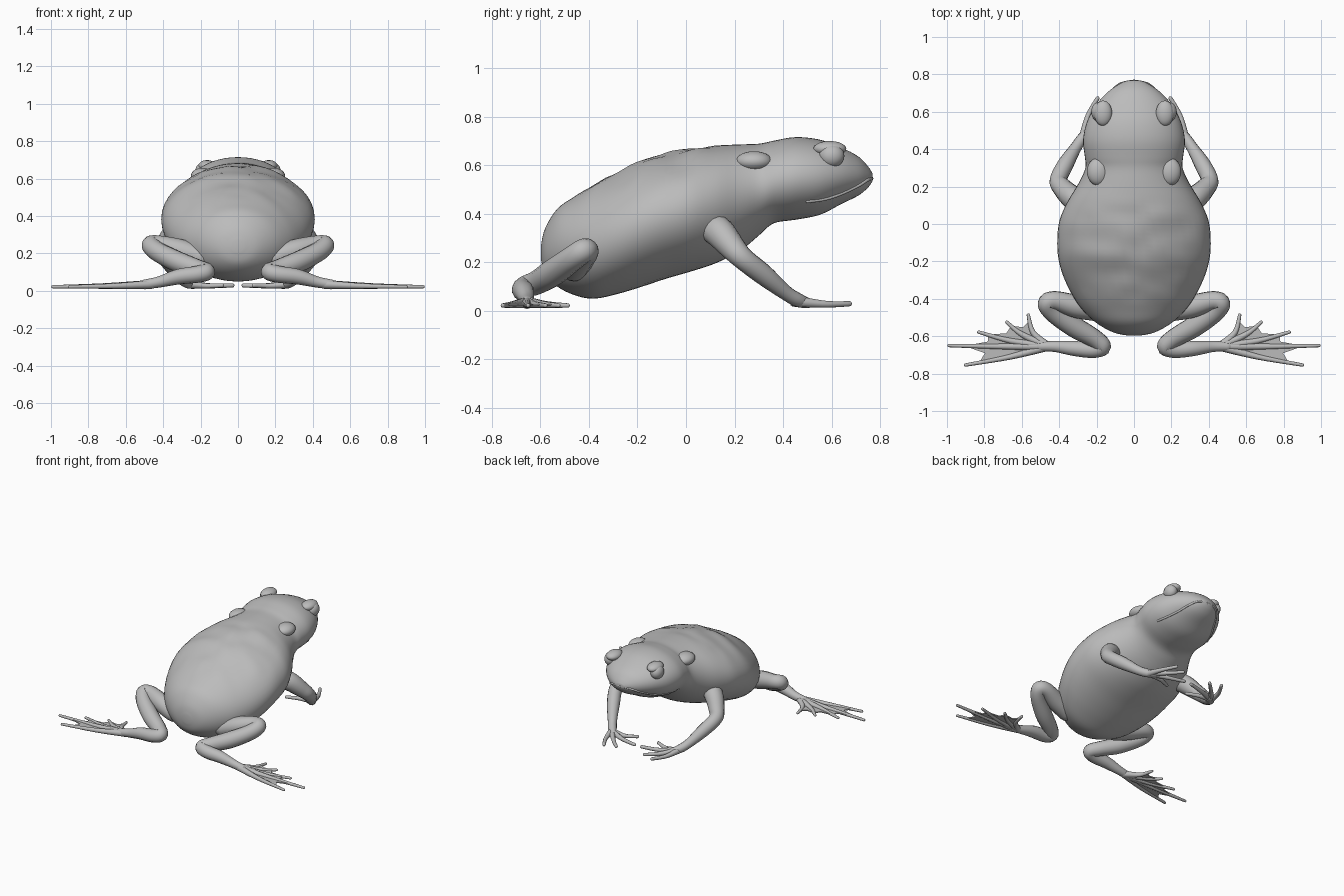
import bpy, bmesh, math
from mathutils import Vector, noise

if "Cube" in bpy.data.objects:
    bpy.data.objects.remove(bpy.data.objects["Cube"])

skin = bpy.data.materials.new("grey_skin")
skin.diffuse_color = (0.5, 0.5, 0.5, 1)
skin.use_nodes = True
skin.node_tree.nodes["Principled BSDF"].inputs["Base Color"].default_value = skin.diffuse_color


def finish(name, bm, mirror=True, angle=60):
    bmesh.ops.recalc_face_normals(bm, faces=bm.faces)
    mesh = bpy.data.meshes.new(name)
    bm.to_mesh(mesh)
    bm.free()
    mesh.materials.append(skin)
    ob = bpy.data.objects.new(name, mesh)
    bpy.context.collection.objects.link(ob)
    bpy.ops.object.select_all(action='DESELECT')
    ob.select_set(True)
    bpy.context.view_layer.objects.active = ob
    bpy.ops.object.shade_smooth_by_angle(angle=math.radians(angle))
    if mirror:
        ob.modifiers.new("mirror", 'MIRROR')
    return ob


def spline(points, steps):
    """Smooth path through tuples of any length."""
    p = [points[0]] + list(points) + [points[-1]]
    out = []
    for i in range(1, len(p) - 2):
        for s in range(steps):
            t = s / steps
            out.append(tuple(0.5 * (2 * b + (c - a) * t + (2 * a - 5 * b + 4 * c - d) * t * t
                                    + (3 * b - a - 3 * c + d) * t ** 3)
                             for a, b, c, d in zip(p[i - 1], p[i], p[i + 1], p[i + 2])))
    return out + [tuple(points[-1])]


def loft(bm, rings):
    vs = [[bm.verts.new(c) for c in r] for r in rings]
    n = len(vs[0])
    for a, b in zip(vs, vs[1:]):
        for i in range(n):
            bm.faces.new((a[i], a[(i + 1) % n], b[(i + 1) % n], b[i]))
    bm.faces.new(vs[0])
    bm.faces.new(vs[-1])


def tube(bm, points, steps=6, sides=14):
    """Tapered limb through (x, y, z, radius) points with rounded ends."""
    path = [(Vector(q[:3]), q[3]) for q in spline(points, steps)]
    side = None
    rings = []

    def ring(c, r, d):
        u = (side - d * side.dot(d)).normalized()
        w = d.cross(u)
        a = [2 * math.pi * k / sides for k in range(sides)]
        rings.append([c + (u * math.cos(k) + w * math.sin(k)) * r for k in a])
        return u

    last = len(path) - 1
    for i, (c, r) in enumerate(path):
        d = (path[min(i + 1, last)][0] - path[max(i - 1, 0)][0]).normalized()
        if side is None:
            side = d.orthogonal()
        if i == 0:
            for k in (80, 50, 25):
                side = ring(c - d * r * math.sin(math.radians(k)), r * math.cos(math.radians(k)), d)
        side = ring(c, r, d)
        if i == last:
            for k in (25, 50, 80):
                ring(c + d * r * math.sin(math.radians(k)), r * math.cos(math.radians(k)), d)
    loft(bm, rings)


def ellipsoid(name, loc, size):
    bm = bmesh.new()
    bmesh.ops.create_uvsphere(bm, u_segments=24, v_segments=14, radius=1)
    for v in bm.verts:
        v.co = Vector(loc) + Vector(a * b for a, b in zip(v.co, size))
    return finish(name, bm)


# body and head: y, top z, bottom z, half width
stations = [(-.597, .27, .21, .03), (-.58, .34, .15, .11), (-.53, .42, .10, .20), (-.46, .47, .065, .275),
            (-.38, .52, .05, .33), (-.28, .57, .07, .378), (-.18, .62, .10, .405), (-.08, .648, .133, .41),
            (.02, .668, .162, .398), (.12, .68, .195, .355), (.22, .685, .245, .295), (.30, .688, .31, .26),
            (.36, .70, .36, .263), (.45, .715, .375, .272), (.55, .705, .395, .25), (.64, .672, .44, .20),
            (.71, .635, .475, .135), (.75, .594, .508, .075), (.768, .565, .535, .03)]
sections = spline(stations, 4)
bm = bmesh.new()
rings = []
for y, top, bot, w in sections:
    ring = []
    for k in range(48):
        a = 2 * math.pi * k / 48
        x, z = w * math.cos(a), (top + bot) / 2 + (top - bot) / 2 * math.sin(a)
        # raised, slightly lumpy back bounded by a ridge on each side
        if -.44 < y < .14 and math.sin(a) > 0:
            fade = min(1, (y + .44) / .1, (.14 - y) / .1)
            z += fade * (.010 * max(0, 1 - (x / .24) ** 4)
                         + .014 * math.sin(a) * noise.noise((x * 9, y * 9, 2.0)))
            z -= fade * .010 * math.sin(a)
        ring.append((x, y, z))
    rings.append(ring)
loft(bm, rings)
finish("body", bm, mirror=False)

# eyes, lids and the bumps behind the head
ellipsoid("eye", (.187, .60, .638), (.042, .052, .048))
ellipsoid("eyelid", (.165, .592, .667), (.048, .068, .032))
ellipsoid("shoulder_bump", (.19, .28, .615), (.062, .075, .042))


# lip line following the surface of the head
def on_head(y, z):
    s = min(sections, key=lambda q: abs(q[0] - y))
    h = (z - (s[1] + s[2]) / 2) / ((s[1] - s[2]) / 2)
    return s[3] * math.sqrt(max(0, 1 - h * h)), s[0], z


bm = bmesh.new()
lip = [(0, .765, .545, .007)]
lip += [(*on_head(y, z), .007) for y, z in ((.75, .54), (.71, .515), (.64, .482), (.57, .46), (.50, .45))]
tube(bm, lip, 4, 8)
finish("lip", bm)

# front legs
bm = bmesh.new()
tube(bm, [(.25, .09, .35, .06), (.32, .135, .325, .064), (.38, .19, .262, .054), (.405, .235, .215, .046),
          (.365, .32, .148, .043), (.31, .41, .075, .031), (.275, .46, .045, .029), (.24, .50, .032, .022)])
finish("front_leg", bm)
bm = bmesh.new()
for mid, tip in (((.245, .58), (.195, .672)), ((.185, .575), (.115, .645)),
                 ((.15, .525), (.03, .555)), ((.17, .475), (.085, .44))):
    tube(bm, [(.27, .475, .036, .022), (*mid, .027, .014), (*tip, .029, .011)], 5, 10)
finish("front_fingers", bm)

# hind legs folded at the knee, with the ankle tucked behind the body
bm = bmesh.new()
tube(bm, [(.20, -.46, .18, .06), (.31, -.44, .215, .062), (.42, -.41, .245, .051), (.465, -.425, .245, .050),
          (.43, -.475, .21, .052), (.32, -.55, .155, .056), (.215, -.61, .118, .050), (.168, -.655, .102, .046),
          (.22, -.672, .088, .045), (.32, -.665, .075, .041), (.42, -.655, .048, .030), (.50, -.655, .034, .026)])
finish("hind_leg", bm)

# long toes of the hind feet
toes = [((.66, -.71), (.90, -.754)), ((.72, -.655), (.989, -.65)), ((.66, -.625), (.83, -.578)),
        ((.60, -.59), (.68, -.525)), ((.54, -.58), (.565, -.487))]
bm = bmesh.new()
for mid, tip in toes:
    tube(bm, [(.46, -.655, .035, .024), (*mid, .026, .015), (*tip, .022, .009)], 5, 10)
finish("hind_toes", bm)

# webbing: thin scalloped sheets between neighbouring toes
bm = bmesh.new()
for (m1, t1), (m2, t2) in zip(toes, toes[1:]):
    base = Vector((.47, -.655))
    a, b = Vector(m1).lerp(Vector(t1), .7), Vector(m2).lerp(Vector(t2), .7)
    notch = (a + b) / 2 * .6 + (Vector(m1) + Vector(m2)) / 2 * .4
    outline = [base, Vector(m1), a, notch, b, Vector(m2)]
    low = [bm.verts.new((*p, .021)) for p in outline]
    high = [bm.verts.new((*p, .028)) for p in outline]
    for i in range(6):
        j = (i + 1) % 6
        bm.faces.new((low[i], low[j], high[j], high[i]))
    for sheet in (low, high):
        bm.faces.new((sheet[0], sheet[1], sheet[3], sheet[5]))
        bm.faces.new((sheet[1], sheet[2], sheet[3]))
        bm.faces.new((sheet[3], sheet[4], sheet[5]))
finish("toe_webbing", bm, angle=30)
